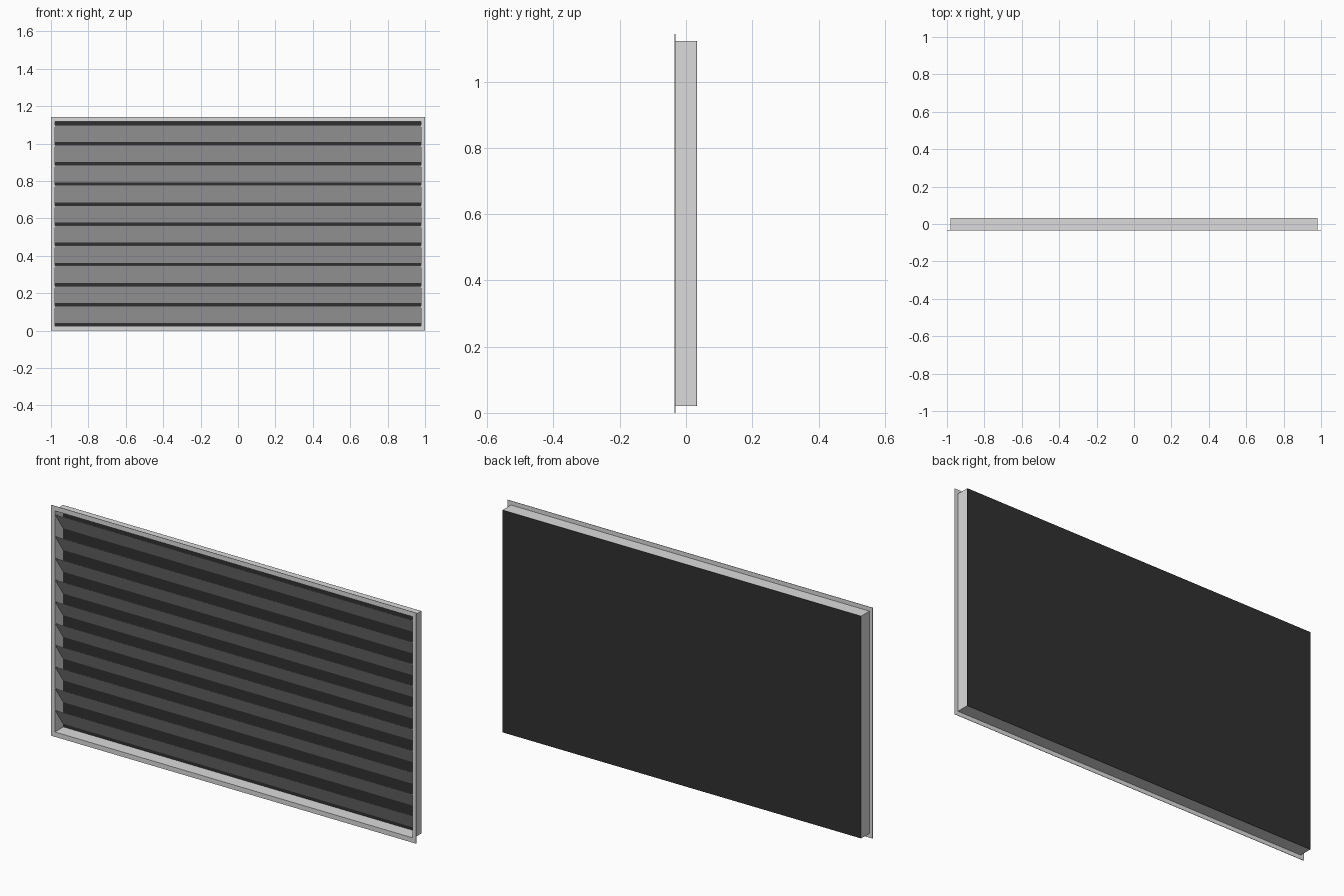
import bpy, bmesh

if "Cube" in bpy.data.objects:
    bpy.data.objects.remove(bpy.data.objects["Cube"])


def material(name, rgb):
    m = bpy.data.materials.new(name)
    m.diffuse_color = (*rgb, 1)
    m.use_nodes = True
    m.node_tree.nodes["Principled BSDF"].inputs["Base Color"].default_value = m.diffuse_color
    return m


LIGHT = material("light_grey_metal", (0.70, 0.71, 0.70))
DARK = material("near_black_mesh", (0.030, 0.030, 0.030))


def finish(name, bm, mat):
    bmesh.ops.recalc_face_normals(bm, faces=bm.faces)
    me = bpy.data.meshes.new(name)
    bm.to_mesh(me)
    bm.free()
    me.materials.append(mat)
    ob = bpy.data.objects.new(name, me)
    bpy.context.collection.objects.link(ob)
    return ob


def prism(name, profile, width, mat):
    """Extrude a (y, z) profile along x, centred on x = 0."""
    bm = bmesh.new()
    face = bm.faces.new([bm.verts.new((-width / 2, y, z)) for y, z in profile])
    ext = bmesh.ops.extrude_face_region(bm, geom=[face])
    moved = [v for v in ext["geom"] if isinstance(v, bmesh.types.BMVert)]
    bmesh.ops.translate(bm, vec=(width, 0, 0), verts=moved)
    # extruding keeps the starting face only when it is still needed as a cap
    if len(bm.faces) < len(profile) + 2:
        bm.faces.new([v for v in bm.verts if v.co.x < 0])
    return finish(name, bm, mat)


def ring(name, outer, inner, y0, y1, mat):
    """Rectangular tube along y; outer and inner are (half_x, z_low, z_high)."""
    bm = bmesh.new()
    loops = []
    for y in (y0, y1):
        for hx, lo, hi in (outer, inner):
            loops.append([bm.verts.new((x, y, z)) for x, z in
                          ((-hx, lo), (hx, lo), (hx, hi), (-hx, hi))])
    out_f, in_f, out_b, in_b = loops
    for a, b in ((out_f, in_f), (in_f, in_b), (in_b, out_b), (out_b, out_f)):
        for i in range(4):
            j = (i + 1) % 4
            bm.faces.new((a[i], a[j], b[j], b[i]))
    return finish(name, bm, mat)


FRONT, BACK = -0.034, 0.033
INNER = (0.979, 0.024, 1.119)

# Front flange and the sleeve behind it
ring("front_flange", (1.0, 0.0, 1.143), INNER, FRONT, FRONT + 0.002, LIGHT)
ring("sleeve", (0.982, 0.021, 1.122), INNER, FRONT + 0.002, BACK - 0.001, LIGHT)

# Dark backing sheet
prism("back_mesh", [(BACK - 0.001, 0.021), (BACK, 0.021),
                    (BACK, 1.122), (BACK - 0.001, 1.122)], 1.964, DARK)

# Slanted blades: high at the front, low at the back
COUNT, PITCH, START, GAP, THICK = 10, 0.1076, 0.032, 0.008, 0.002
for i in range(COUNT):
    low = START + PITCH * i + GAP
    high = START + PITCH * (i + 1) - GAP
    prism(f"blade_{i + 1}", [(FRONT + 0.002, high - THICK), (BACK - 0.003, low),
                             (BACK - 0.003, low + THICK), (FRONT + 0.002, high)],
          1.958, LIGHT)
